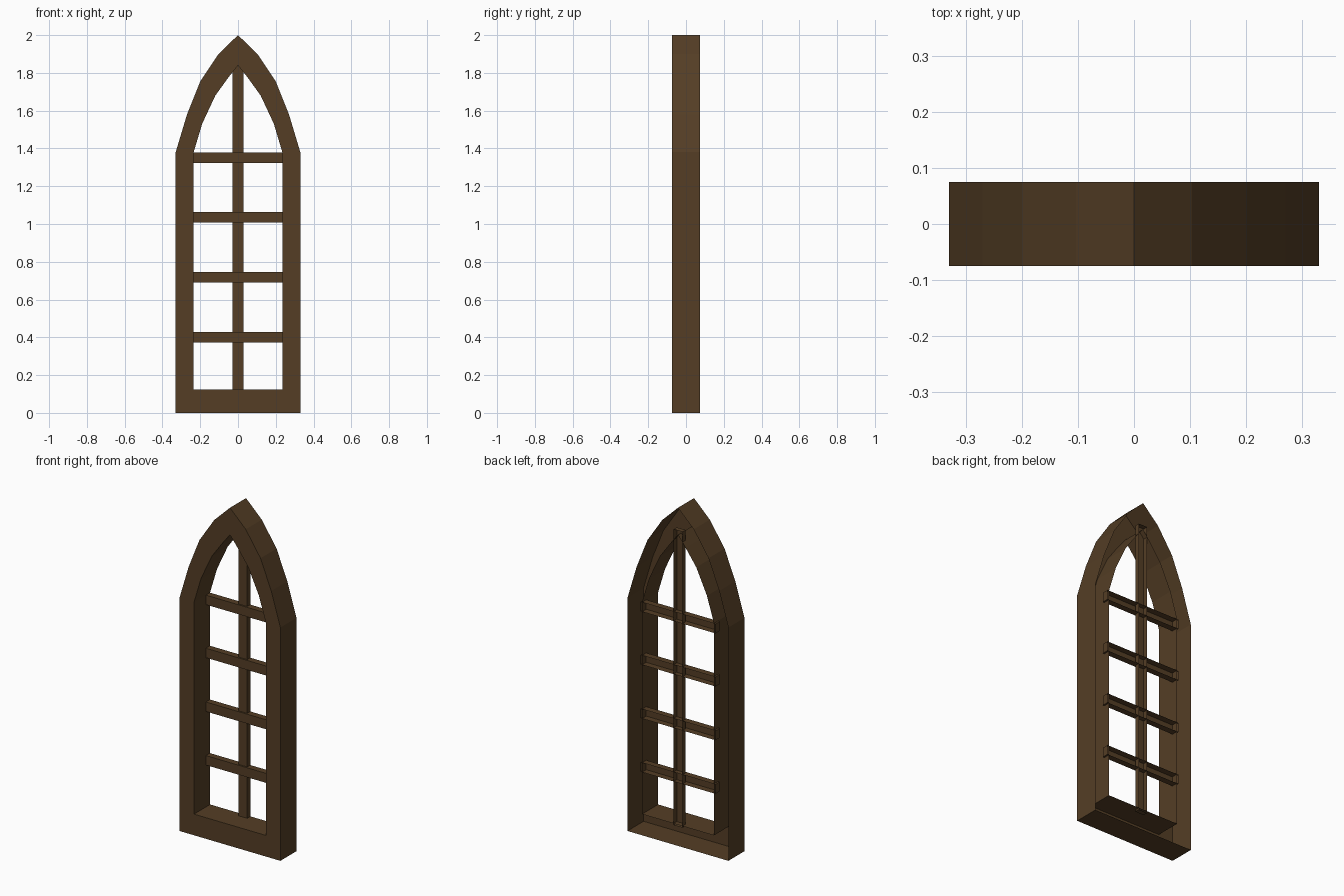
import bpy, bmesh

if "Cube" in bpy.data.objects:
    bpy.data.objects.remove(bpy.data.objects["Cube"])

wood = bpy.data.materials.new("dark brown wood")
wood.diffuse_color = (0.089, 0.048, 0.0185, 1)
wood.use_nodes = True
wood.node_tree.nodes["Principled BSDF"].inputs["Base Color"].default_value = wood.diffuse_color


def make_object(name, bm):
    bmesh.ops.recalc_face_normals(bm, faces=bm.faces)
    mesh = bpy.data.meshes.new(name)
    bm.to_mesh(mesh)
    bm.free()
    mesh.materials.append(wood)
    obj = bpy.data.objects.new(name, mesh)
    bpy.context.collection.objects.link(obj)
    return obj


def mirrored(half):
    # right half from the sill to the apex, then back down the left
    return half + [(-x, z) for x, z in reversed(half[:-1])]


# Pointed arch frame: front ring, outer and inner walls, open at the back
FRONT, BACK = -0.075, 0.075
outer = mirrored([(.33, 0), (.33, 1.38), (.27, 1.58), (.20, 1.755), (.103, 1.90), (0, 2)])
inner = mirrored([(.235, .125), (.235, 1.38), (.19, 1.53), (.12, 1.68), (.05, 1.777), (0, 1.84)])
bm = bmesh.new()
loops = [[bm.verts.new((x, y, z)) for x, z in pts]
         for pts, y in ((outer, BACK), (outer, FRONT), (inner, FRONT), (inner, BACK))]
n = len(outer)
for a, b in zip(loops, loops[1:]):
    for i in range(n):
        j = (i + 1) % n
        bm.faces.new((a[i], a[j], b[j], b[i]))
make_object("arch_frame", bm)


# Glazing bars: shallow boxes with the back side left open
def bar(name, x0, x1, y0, y1, z0, z1):
    bm = bmesh.new()
    bmesh.ops.create_cube(bm, size=1)
    for v in bm.verts:
        v.co = (x1 if v.co.x > 0 else x0, y1 if v.co.y > 0 else y0, z1 if v.co.z > 0 else z0)
    bm.normal_update()
    back = [f for f in bm.faces if f.normal.y > 0.9]
    bmesh.ops.delete(bm, geom=back, context='FACES_ONLY')
    make_object(name, bm)


bar("vertical_bar", -.029, .029, .045, .074, .115, 1.865)
for i, z in enumerate((.401, .718, 1.036, 1.35)):
    bar("cross_bar_%d" % (i + 1), -.245, .245, .036, .074, z - .028, z + .028)
